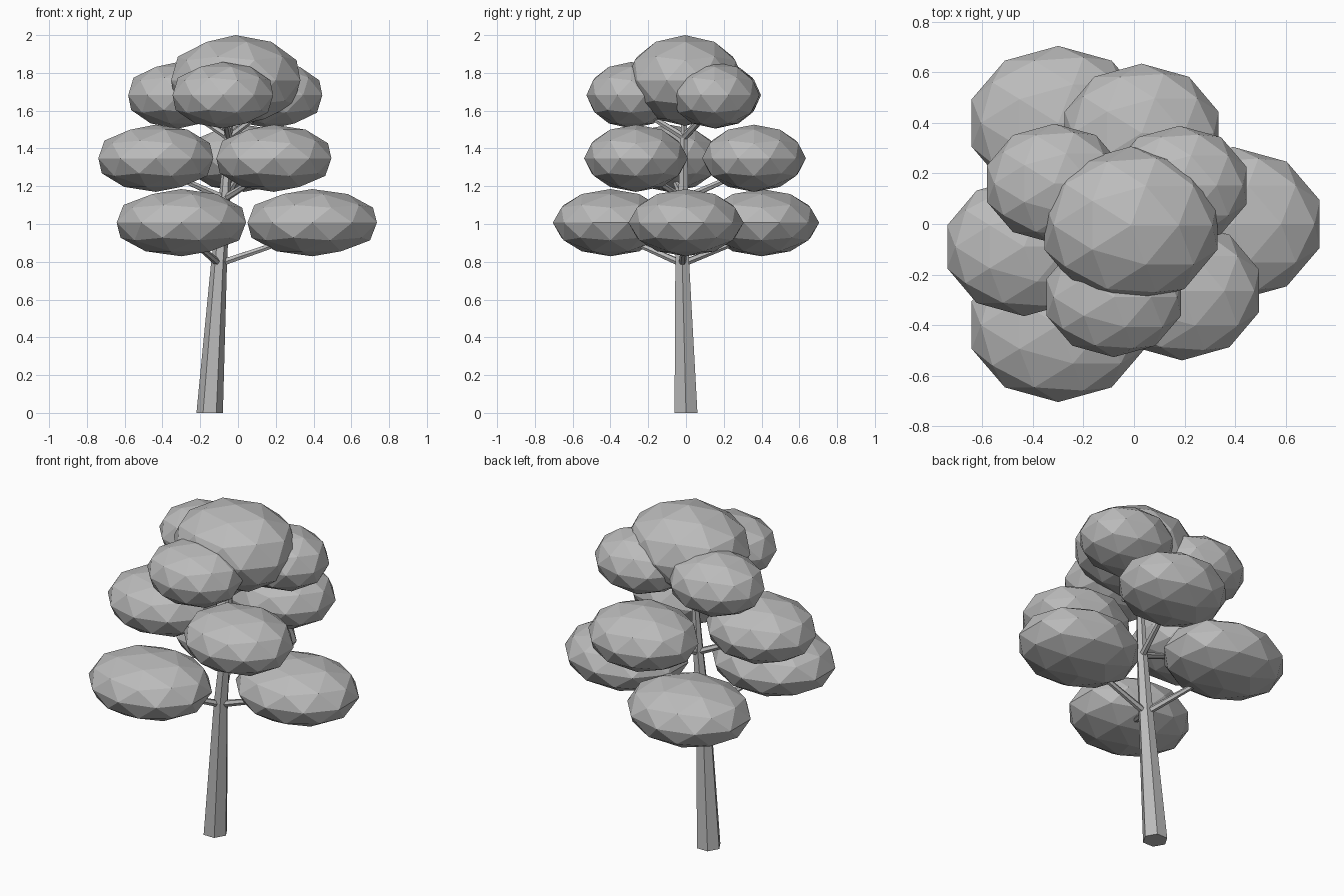
import bpy
import bmesh
import math
from mathutils import Vector

cube = bpy.data.objects.get("Cube")
if cube:
    bpy.data.objects.remove(cube, do_unlink=True)

grey = bpy.data.materials.new("plain grey")
grey.use_nodes = True
GREY = (0.5, 0.5, 0.5, 1)
grey.diffuse_color = GREY
grey.node_tree.nodes["Principled BSDF"].inputs["Base Color"].default_value = GREY


def finish(name, bm):
    bmesh.ops.recalc_face_normals(bm, faces=bm.faces)
    mesh = bpy.data.meshes.new(name)
    bm.to_mesh(mesh)
    bm.free()
    mesh.materials.append(grey)
    obj = bpy.data.objects.new(name, mesh)
    bpy.context.collection.objects.link(obj)
    return obj


def tube(name, path, radii, sides=6, level=False):
    """Tapered faceted tube; level keeps every ring horizontal."""
    bm = bmesh.new()
    points = [Vector(p) for p in path]
    axis = Vector((0, 0, 1)) if level else (points[-1] - points[0]).normalized()
    u = Vector((1, 0, 0)) if level else axis.cross(Vector((0, 0, 1))).normalized()
    v = axis.cross(u)
    rings = []
    for p, r in zip(points, radii):
        angles = [math.tau * i / sides for i in range(sides)]
        rings.append([bm.verts.new(p + r * (math.cos(a) * u + math.sin(a) * v))
                      for a in angles])
    for a, b in zip(rings, rings[1:]):
        for i in range(sides):
            j = (i + 1) % sides
            bm.faces.new((a[i], a[j], b[j], b[i]))
    bm.faces.new(rings[0])
    bm.faces.new(rings[-1])
    return finish(name, bm)


def clump(name, centre, size):
    """Squashed faceted ball of leaves."""
    bm = bmesh.new()
    bmesh.ops.create_icosphere(bm, subdivisions=2, radius=1)
    bmesh.ops.scale(bm, vec=size, verts=bm.verts)
    obj = finish(name, bm)
    obj.location = centre
    return obj


# Leaning trunk
tube("trunk",
     [(-0.15, 0, 0), (-0.10, -0.02, 0.8), (-0.07, -0.015, 1.15),
      (-0.05, -0.01, 1.47), (-0.03, -0.01, 1.7)],
     [0.07, 0.042, 0.03, 0.02, 0.012], level=True)

# Tiers: fork point, height and size of the clumps, plan positions
tiers = {
    "lower": ((-0.10, -0.02, 0.79), 1.007, (0.36, 0.305, 0.178),
              {"left": (0.393, 0), "back": (-0.30, 0.40), "front": (-0.30, -0.40)}),
    "middle": ((-0.07, -0.015, 1.135), 1.348, (0.32, 0.275, 0.178),
               {"right": (-0.435, -0.09), "front": (0.19, -0.265), "back": (0.03, 0.36)}),
    "upper": ((-0.05, -0.01, 1.46), 1.682, (0.28, 0.237, 0.176),
              {"right": (-0.315, 0.16), "front": (-0.08, -0.29), "left": (0.18, 0.152)}),
}
for tier, (fork, height, size, spots) in tiers.items():
    for side, (x, y) in spots.items():
        clump(f"{tier}_{side}_leaves", (x, y, height), size)
        tube(f"{tier}_{side}_branch", [fork, (x, y, height - 0.05)], [0.02, 0.012])

# Crown
clump("crown_leaves", (-0.012, -0.005, 1.76), (0.36, 0.312, 0.24))
